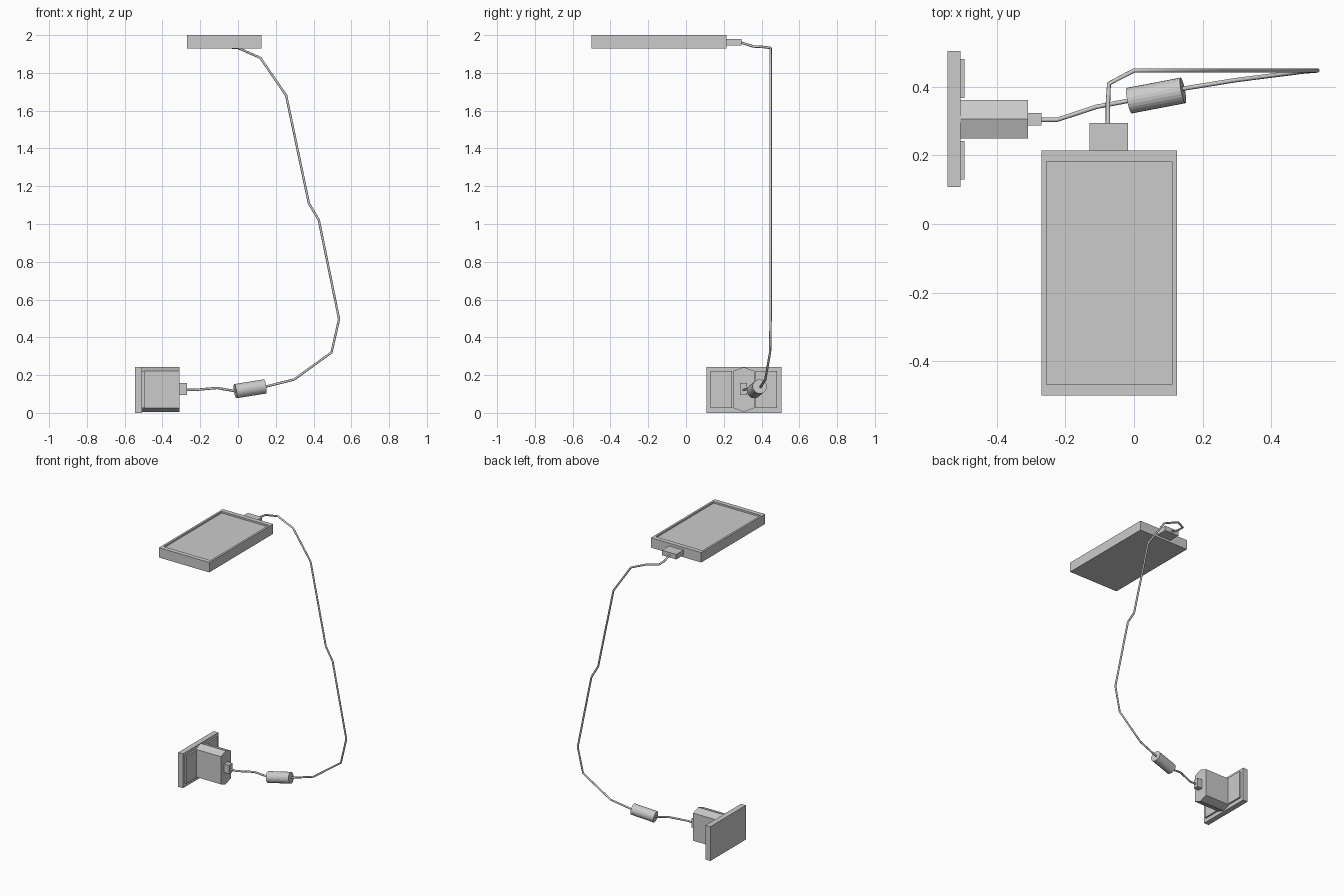
import bpy, bmesh
from mathutils import Vector

if "Cube" in bpy.data.objects:
    bpy.data.objects.remove(bpy.data.objects["Cube"])


def finish(name, bm):
    bmesh.ops.recalc_face_normals(bm, faces=bm.faces)
    me = bpy.data.meshes.new(name)
    bm.to_mesh(me)
    bm.free()
    ob = bpy.data.objects.new(name, me)
    bpy.context.collection.objects.link(ob)
    return ob


def box(name, x, y, z, recess=None):
    bm = bmesh.new()
    bmesh.ops.create_cube(bm, size=1)
    for v in bm.verts:
        v.co = [r[0] if c < 0 else r[1] for c, r in zip(v.co, (x, y, z))]
    if recess:
        # sink an inset panel into the top face
        border, depth = recess
        top = max(bm.faces, key=lambda f: f.calc_center_median().z)
        bmesh.ops.inset_region(bm, faces=[top], thickness=border)
        inner = bmesh.ops.extrude_discrete_faces(bm, faces=[top])["faces"]
        bmesh.ops.translate(bm, vec=(0, 0, -depth), verts=inner[0].verts)
        # wider margins at the two short ends
        for v in inner[0].verts:
            shift = 0.018 if v.co.y < 0 else -0.018
            rim = [w for w in bm.verts if (w.co - v.co).xy.length < 1e-5 and w is not v]
            for w in rim + [v]:
                w.co.y += shift
    return finish(name, bm)


def prism(name, profile, x0, x1):
    bm = bmesh.new()
    face = bm.faces.new([bm.verts.new((x0, y, z)) for y, z in profile])
    ext = bmesh.ops.extrude_face_region(bm, geom=[face])["geom"]
    bmesh.ops.translate(bm, vec=(x1 - x0, 0, 0),
                        verts=[g for g in ext if isinstance(g, bmesh.types.BMVert)])
    if not face.is_valid or len(bm.faces) < len(profile) + 2:
        bm.faces.new([v for v in face.verts])
    return finish(name, bm)


def cable(name, pts, radius):
    cu = bpy.data.curves.new(name, 'CURVE')
    cu.dimensions = '3D'
    cu.bevel_depth = radius
    cu.bevel_resolution = 2
    cu.use_fill_caps = True
    sp = cu.splines.new('POLY')
    sp.points.add(len(pts) - 1)
    for p, co in zip(sp.points, pts):
        p.co = (*co, 1)
    ob = bpy.data.objects.new(name, cu)
    bpy.context.collection.objects.link(ob)
    bpy.ops.object.select_all(action='DESELECT')
    ob.select_set(True)
    bpy.context.view_layer.objects.active = ob
    bpy.ops.object.convert(target='MESH')


# Handset with recessed screen, and its charging connector
box("phone", (-0.27, 0.125), (-0.5, 0.215), (1.93, 2.0), recess=(0.02, 0.012))
box("phone_connector", (-0.13, -0.018), (0.213, 0.295), (1.945, 1.98))

# Wall plate with two raised panels
box("wall_plate", (-0.545, -0.507), (0.108, 0.505), (0.0, 0.243))
for side, y in (("front", (0.13, 0.243)), ("back", (0.368, 0.481))):
    box("plate_panel_" + side, (-0.509, -0.495), y, (0.027, 0.222))

# Adapter block, six sided, with cable socket
prism("adapter", [(0.25, 0.222), (0.306, 0.242), (0.362, 0.222),
                  (0.362, 0.026), (0.306, 0.005), (0.25, 0.026)], -0.508, -0.31)
box("adapter_connector", (-0.312, -0.27), (0.287, 0.324), (0.095, 0.158))

# Hanging cable
cable("cable", [(-0.076, 0.285, 1.963), (-0.076, 0.355, 1.94), (-0.073, 0.41, 1.937),
                (0.0, 0.448, 1.932), (0.118, 0.448, 1.88), (0.255, 0.448, 1.68),
                (0.375, 0.448, 1.11), (0.428, 0.448, 1.02), (0.535, 0.448, 0.497),
                (0.495, 0.445, 0.32), (0.297, 0.42, 0.177), (0.143, 0.395, 0.138),
                (-0.015, 0.36, 0.115), (-0.11, 0.342, 0.132), (-0.225, 0.304, 0.122),
                (-0.28, 0.304, 0.122)], 0.0065)

# Cylindrical noise filter on the cable
a, b = Vector((-0.014, 0.36, 0.115)), Vector((0.143, 0.39, 0.14))
bpy.ops.mesh.primitive_cylinder_add(vertices=24, radius=0.038, depth=(b - a).length,
                                    location=(a + b) / 2,
                                    rotation=(b - a).to_track_quat('Z', 'Y').to_euler())
bpy.context.object.name = "cable_filter"
